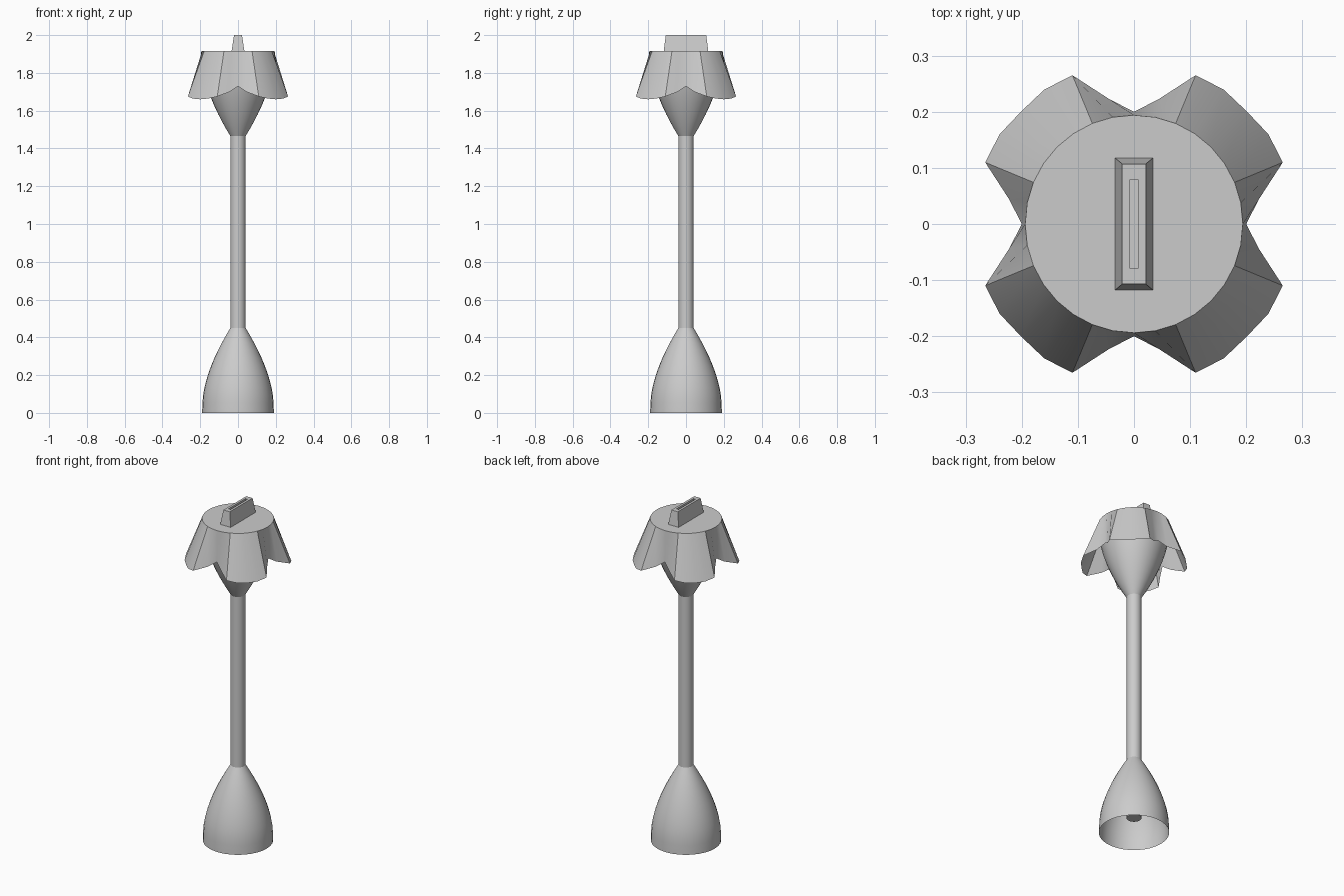
import bpy, bmesh
from math import sin, cos, pi, radians

if "Cube" in bpy.data.objects:
    bpy.data.objects.remove(bpy.data.objects["Cube"])

SEG = 32


def finish(bm, name, smooth=35):
    bmesh.ops.recalc_face_normals(bm, faces=bm.faces)
    me = bpy.data.meshes.new(name)
    bm.to_mesh(me)
    bm.free()
    ob = bpy.data.objects.new(name, me)
    bpy.context.collection.objects.link(ob)
    bpy.ops.object.select_all(action='DESELECT')
    ob.select_set(True)
    bpy.context.view_layer.objects.active = ob
    bpy.ops.object.shade_smooth_by_angle(angle=radians(smooth))
    return ob


def rings(name, rows, cap_start=False, cap_end=False, smooth=35):
    """Skin a stack of rings; each row is a function i -> (x, y, z)."""
    bm = bmesh.new()
    loops = [[bm.verts.new(f(i)) for i in range(SEG)] for f in rows]
    for a, b in zip(loops, loops[1:]):
        for i in range(SEG):
            j = (i + 1) % SEG
            bm.faces.new((a[i], a[j], b[j], b[i]))
    if cap_start:
        bm.faces.new(loops[0])
    if cap_end:
        bm.faces.new(loops[-1])
    return finish(bm, name, smooth)


def circle(r, z):
    return lambda i: (r * cos(2 * pi * i / SEG), r * sin(2 * pi * i / SEG), z)


# Bell profile, shared by the foot and the upturned cup
bell = [(0.19, 0.0)]
for k in range(11):
    t = k / 10
    bell.append((0.188 - 0.148 * t ** 1.65, 0.055 + 0.395 * t))

# Foot, open underneath
rings("base_bell", [circle(r, z) for r, z in bell])

# Pole
rings("pole", [circle(0.04, 0.09), circle(0.04, 1.48)], True, True)

# Cup, the bell turned upside down
rings("lamp_cup", [circle(r, 1.915 - z) for r, z in bell])

# Four-lobed shade: one lobe is 8 segments, symmetric about its middle
LOBE_R = [0.200, 0.227, 0.287, 0.288, 0.284]
LOBE_Z = [1.73, 1.70, 1.675, 1.664, 1.660]


def hem(i):
    k = i % 8
    k = min(k, 8 - k)
    return circle(LOBE_R[k], LOBE_Z[k])(i)


rings("petal_shade", [circle(0.194, 1.915), hem], cap_start=True)

# Tapered finial with a narrow slot in the top
bm = bmesh.new()
stack = [(0.034, 0.118, 1.915), (0.021, 0.107, 2.0),
         (0.007, 0.079, 2.0), (0.007, 0.079, 1.965)]
loops = [[bm.verts.new((sx * x, sy * y, z))
          for sx, sy in ((-1, -1), (1, -1), (1, 1), (-1, 1))] for x, y, z in stack]
for a, b in zip(loops, loops[1:]):
    for i in range(4):
        j = (i + 1) % 4
        bm.faces.new((a[i], a[j], b[j], b[i]))
bm.faces.new(loops[-1])
finish(bm, "finial")
